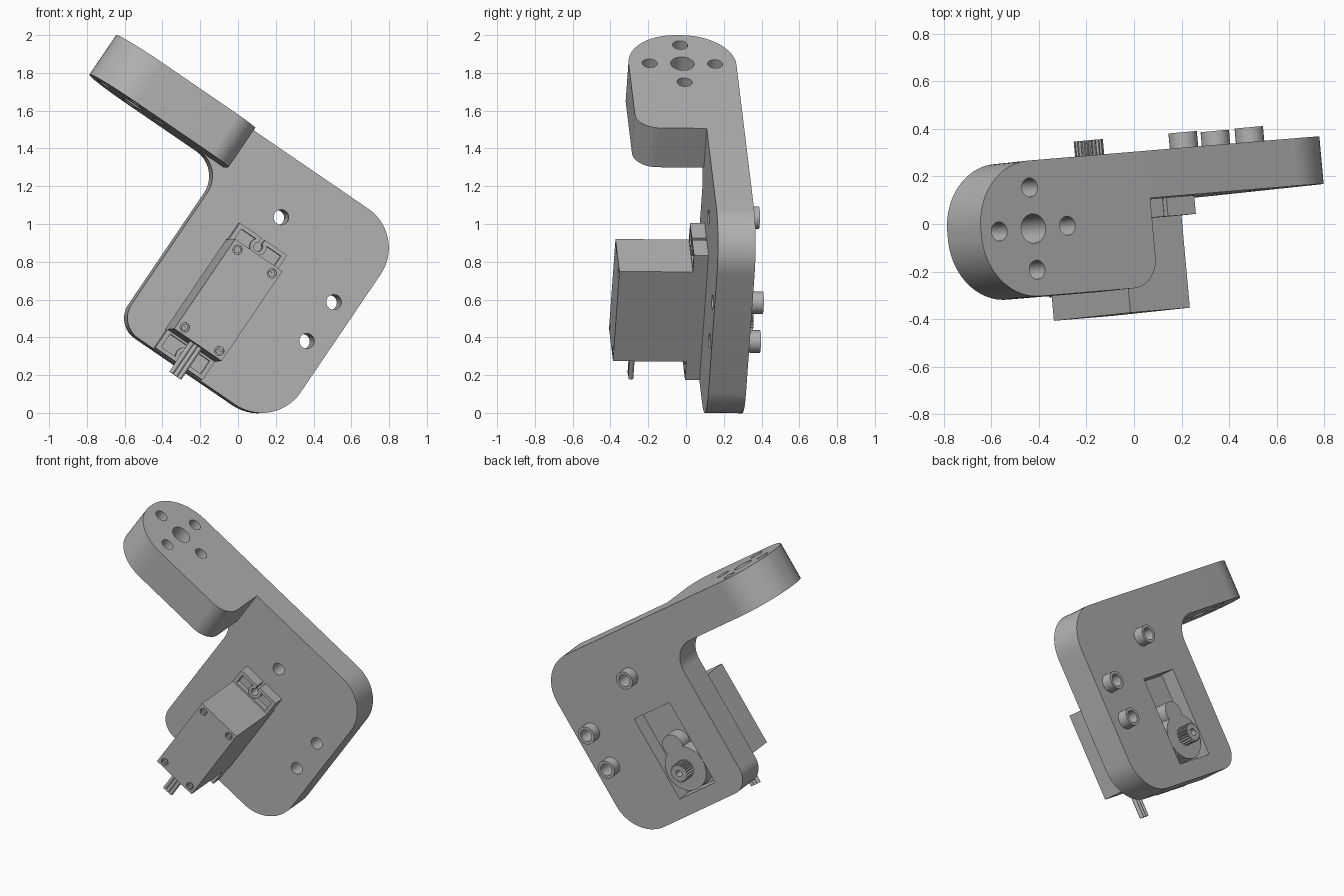
import bpy, bmesh, math
from mathutils import Vector, Matrix

cube = bpy.data.objects.get("Cube")
if cube:
    bpy.data.objects.remove(cube, do_unlink=True)

# One grey plastic for everything
grey = bpy.data.materials.new("grey plastic")
grey.use_nodes = True
colour = (0.45, 0.45, 0.45, 1)
grey.diffuse_color = colour
grey.node_tree.nodes["Principled BSDF"].inputs["Base Color"].default_value = colour

# Everything is built square (x along arm, y depth, z up) and tilted at the end
TILT = (Matrix.Rotation(math.radians(5.2), 4, 'Z')
        @ Matrix.Rotation(math.radians(-0.6), 4, 'X')
        @ Matrix.Rotation(math.radians(34.3), 4, 'Y'))


def rounded(corners, steps=14):
    """Outline from (a, b, radius) corners, each rounded by its radius."""
    out = []
    for i, (a, b, r) in enumerate(corners):
        p = Vector((a, b))
        if r == 0:
            out.append(p)
            continue
        d0 = (Vector(corners[i - 1][:2]) - p).normalized()
        d1 = (Vector(corners[(i + 1) % len(corners)][:2]) - p).normalized()
        half = d0.angle(d1) / 2
        c = p + (d0 + d1).normalized() * r / math.sin(half)
        s = p + d0 * r / math.tan(half) - c
        e = p + d1 * r / math.tan(half) - c
        sweep = s.angle_signed(e)
        for k in range(steps + 1):
            out.append(c + Matrix.Rotation(-sweep * k / steps, 2) @ s)
    return out


def circle(a, b, r, n=40):
    return [Vector((a + r * math.cos(2 * math.pi * k / n),
                    b + r * math.sin(2 * math.pi * k / n))) for k in range(n)]


def rect(a0, a1, b0, b1):
    return [Vector(p) for p in ((a0, b0), (a1, b0), (a1, b1), (a0, b1))]


def prism(name, outline, lo, hi, axis='y'):
    """Extrude an outline along depth (y) or height (z)."""
    place = (lambda p, t: (p.x, t, p.y)) if axis == 'y' else (lambda p, t: (p.x, p.y, t))
    bm = bmesh.new()
    rings = [[bm.verts.new(place(p, t)) for p in outline] for t in (lo, hi)]
    bm.faces.new(rings[0])
    bm.faces.new(rings[1])
    n = len(outline)
    for i in range(n):
        j = (i + 1) % n
        bm.faces.new((rings[0][i], rings[0][j], rings[1][j], rings[1][i]))
    bmesh.ops.recalc_face_normals(bm, faces=bm.faces)
    mesh = bpy.data.meshes.new(name)
    bm.to_mesh(mesh)
    bm.free()
    mesh.materials.append(grey)
    ob = bpy.data.objects.new(name, mesh)
    bpy.context.collection.objects.link(ob)
    return ob


def combine(ob, other, operation='DIFFERENCE'):
    mod = ob.modifiers.new("combine", 'BOOLEAN')
    mod.operation, mod.solver, mod.object = operation, 'EXACT', other
    bpy.context.view_layer.objects.active = ob
    bpy.ops.object.modifier_apply(modifier=mod.name)
    bpy.data.objects.remove(other, do_unlink=True)


parts = []
FRONT, BACK = 0.087, 0.287            # plate depth
LEFT, RIGHT, BOTTOM, TOP = -0.785, 0.22, 0.033, 1.289
ARM_LOW = 1.037

# Plate, with an inner fillet under the arm
plate = prism("bracket_plate", rounded([
    (-1.05, TOP, 0), (RIGHT, TOP, 0.25), (RIGHT, BOTTOM, 0.25),
    (LEFT, BOTTOM, 0.13), (LEFT, ARM_LOW, 0.16), (-1.05, ARM_LOW, 0)]), FRONT, BACK)

# Arm with round end
arm = prism("arm", rounded([
    (-1.659, -0.286, 0.272), (LEFT, -0.286, 0.125),
    (LEFT, BACK, 0), (-1.659, BACK, 0.272)], 24), ARM_LOW, TOP, 'z')
combine(plate, arm, 'UNION')

# Horn holes in the arm
HORN = -1.392
combine(plate, prism("cut", circle(HORN, 0, 0.062), 0.9, 1.4, 'z'))
for da, db in ((1, 0), (-1, 0), (0, 1), (0, -1)):
    combine(plate, prism("cut", circle(HORN + da * 0.174, db * 0.174, 0.04), 0.9, 1.4, 'z'))

# Plate holes, each with a collar on the back
for i, (a, b) in enumerate(((-0.387, 0.991), (0.097, 0.777), (0.094, 0.526))):
    combine(plate, prism("cut", circle(a, b, 0.04), 0, 0.5))
    collar = prism(f"collar_{i + 1}", circle(a, b, 0.06), BACK - 0.02, 0.355)
    combine(collar, prism("cut", circle(a, b, 0.04), 0, 0.5))
    parts.append(collar)

# Servo window
MID = -0.405
U0, U1, V0, V1 = MID - 0.152, MID + 0.152, 0.155, 0.73
combine(plate, prism("cut", rect(U0 - 0.004, U1 + 0.004, V0 - 0.004, V1 + 0.004), 0, 0.5))
parts.append(plate)

# Servo body with four screws
body = prism("servo_body", rect(U0, U1, V0, V1), -0.38, 0.19)
for a in (-0.515, -0.293):
    for b in (0.192, 0.689):
        combine(body, prism("cut", circle(a, b, 0.025, 24), -0.5, -0.365))
        screw = prism("servo_screw", circle(a, b, 0.018, 24), -0.375, -0.36)
        combine(screw, prism("cut", rect(a - 0.012, a + 0.012, b - 0.003, b + 0.003), -0.4, -0.368))
        parts.append(screw)
parts.append(body)

# Mounting ears: recessed trays with a ringed screw hole
for name, inner, outer, hole in (("upper_ear", V1, 0.838, 0.788), ("lower_ear", V0, 0.038, 0.088)):
    s = 1 if outer > inner else -1
    lo, hi = sorted((inner, outer))
    ear = prism(name, rect(U0, U1, lo, hi), 0.01, FRONT)
    lo, hi = sorted((inner + s * 0.012, outer - s * 0.022))
    combine(ear, prism("cut", rect(U0 + 0.025, U1 - 0.025, lo, hi), -0.1, 0.045))
    combine(ear, prism("boss", circle(MID, hole, 0.045), 0.01, 0.07), 'UNION')
    combine(ear, prism("cut", circle(MID, hole, 0.024), -0.1, 0.2))
    lo, hi = sorted((hole, outer + s * 0.05))
    combine(ear, prism("cut", rect(MID - 0.01, MID + 0.01, lo, hi), -0.1, 0.2))
    parts.append(ear)

# Gear housing and splined output shaft
AXLE = 0.31
housing = prism("gear_housing", circle(MID, AXLE, 0.15, 56), 0.18, 0.28)
combine(housing, prism("bump", circle(MID, 0.475, 0.075), 0.18, 0.28), 'UNION')
teeth = 20
spline = [Vector((MID + r * math.cos(t), AXLE + r * math.sin(t)))
          for k in range(teeth)
          for f, r in ((0, 0.053), (0.3, 0.062), (0.6, 0.062), (0.9, 0.053))
          for t in [2 * math.pi * (k + f) / teeth]]
shaft = prism("output_shaft", spline, 0.27, 0.363)
combine(shaft, prism("cut", circle(MID, AXLE, 0.022, 24), 0.3, 0.5))
parts += [housing, shaft]

# Three wires
for i in (-1, 0, 1):
    parts.append(prism(f"wire_{i + 2}", circle(MID + i * 0.025, -0.265, 0.0135, 20), -0.04, 0.17, 'z'))

# Tilt into place and shade
for ob in parts:
    ob.data.transform(TILT)
    bpy.ops.object.select_all(action='DESELECT')
    ob.select_set(True)
    bpy.context.view_layer.objects.active = ob
    bpy.ops.object.shade_smooth_by_angle(angle=math.radians(30))
